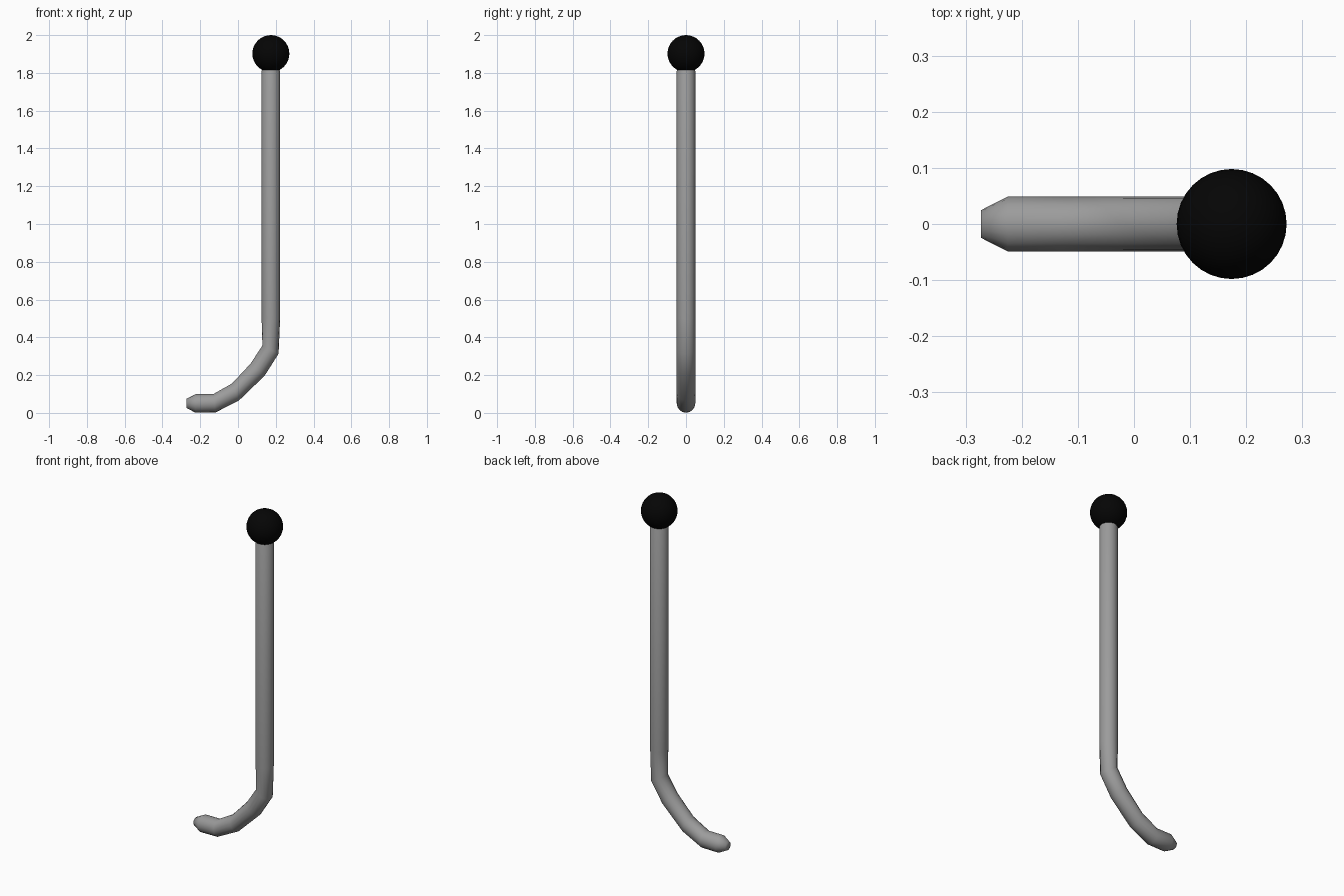
import bpy, bmesh
from math import sin, cos, pi, radians
from mathutils import Vector

if "Cube" in bpy.data.objects:
    bpy.data.objects.remove(bpy.data.objects["Cube"])

SIDES = 16
X = 0.174


def paint(obj, name, value):
    mat = bpy.data.materials.new(name)
    mat.diffuse_color = (value, value, value, 1)
    mat.use_nodes = True
    mat.node_tree.nodes["Principled BSDF"].inputs["Base Color"].default_value = mat.diffuse_color
    obj.data.materials.append(mat)


# Stick path: (x, z, radius, direction angle of travel in the xz plane, degrees)
path = [
    (X, 1.86, 0.024, -90),
    (X, 1.81, 0.049, -90),
    (X, 0.50, 0.049, -91),
    (0.172, 0.335, 0.048, -117),
    (0.104, 0.229, 0.049, -131),
    (-0.014, 0.110, 0.049, -159),
    (-0.125, 0.051, 0.049, -174),
    (-0.225, 0.050, 0.049, -180),
    (-0.273, 0.050, 0.024, -180),
]

# Curved stick, swept ring by ring
bm = bmesh.new()
rings = []
for x, z, r, ang in path:
    a = radians(ang)
    side = Vector((-sin(a), 0, cos(a)))
    ring = []
    for i in range(SIDES):
        t = 2 * pi * i / SIDES
        ring.append(bm.verts.new(Vector((x, 0, z)) + side * (r * cos(t))
                                 + Vector((0, 0.049 / max(r, 0.048) * r * sin(t), 0))))
    rings.append(ring)
for a, b in zip(rings, rings[1:]):
    for i in range(SIDES):
        j = (i + 1) % SIDES
        bm.faces.new((a[i], a[j], b[j], b[i]))
bm.faces.new(rings[0])
bm.faces.new(rings[-1])
bmesh.ops.recalc_face_normals(bm, faces=bm.faces)
mesh = bpy.data.meshes.new("curved_stick")
bm.to_mesh(mesh)
bm.free()
stick = bpy.data.objects.new("curved_stick", mesh)
bpy.context.collection.objects.link(stick)
bpy.context.view_layer.objects.active = stick
stick.select_set(True)
bpy.ops.object.shade_smooth()
paint(stick, "dark_grey", 0.33)

# Black ball knob
bpy.ops.mesh.primitive_uv_sphere_add(segments=32, ring_count=16, radius=0.098,
                                     location=(X, 0, 1.902))
ball = bpy.context.object
ball.name = "ball_knob"
bpy.ops.object.shade_smooth()
paint(ball, "black", 0.0015)
